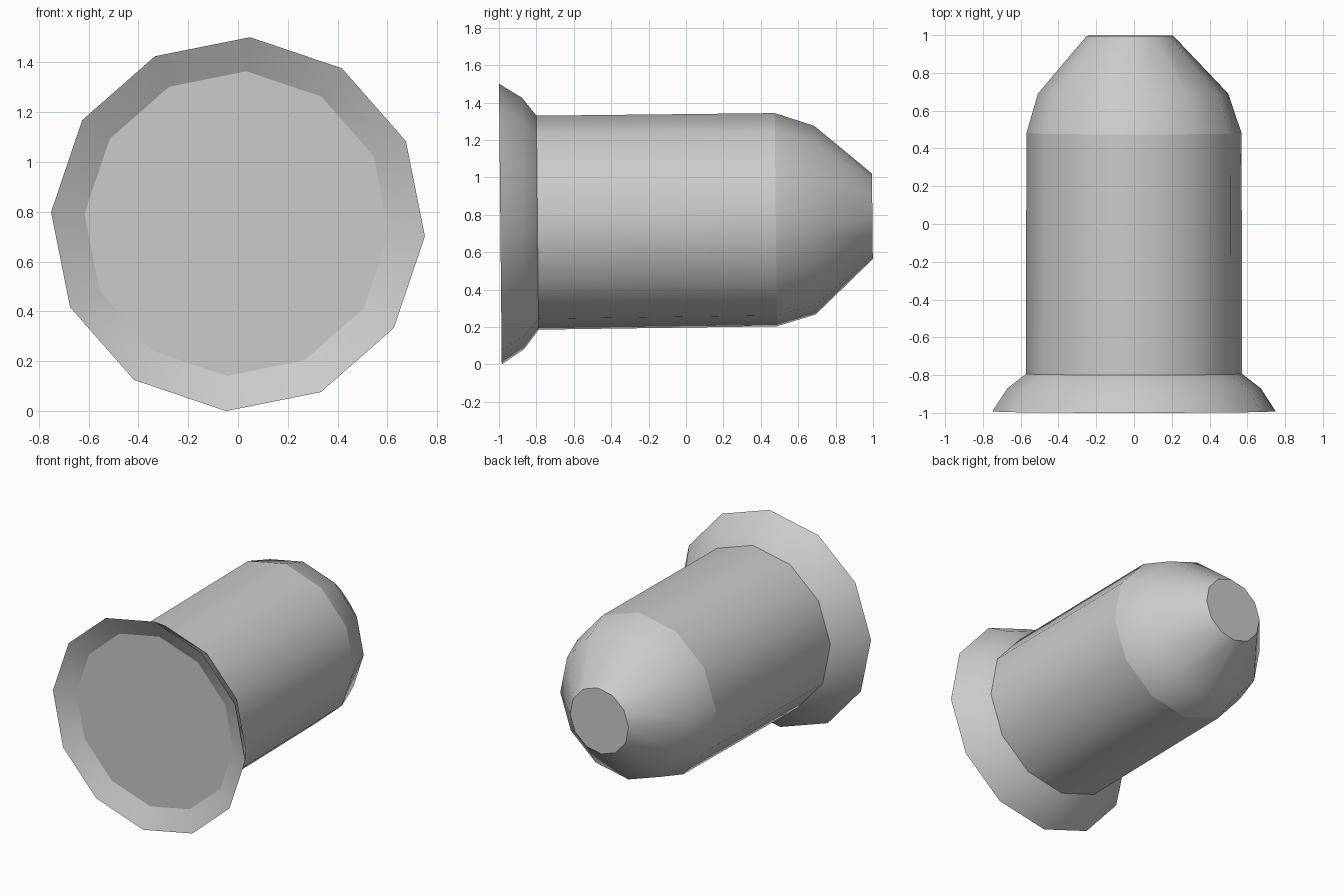
import bpy, bmesh
from math import sin, cos, radians

if "Cube" in bpy.data.objects:
    bpy.data.objects.remove(bpy.data.objects["Cube"])

SIDES, PHASE, TILT = 12, radians(3.7), 0.01


def turned_part(name, rings, cap=None):
    """Sweep 12-sided rings (y, radius, centre x, centre z) along the axis."""
    bm = bmesh.new()
    loops = []
    for y, r, cx, cz in rings:
        loop = []
        for k in range(SIDES):
            a = PHASE + k * radians(360 / SIDES)
            loop.append(bm.verts.new((cx + r * sin(a), y - TILT * r * cos(a), cz + r * cos(a))))
        loops.append(loop)
    for p, q in zip(loops, loops[1:]):
        for k in range(SIDES):
            n = (k + 1) % SIDES
            bm.faces.new((p[k], p[n], q[n], q[k])).smooth = True
    if cap == "front":
        bm.faces.new(loops[0][::-1])
    elif cap == "back":
        bm.faces.new(loops[-1])
    mesh = bpy.data.meshes.new(name)
    bm.to_mesh(mesh)
    bm.free()
    obj = bpy.data.objects.new(name, mesh)
    bpy.context.collection.objects.link(obj)
    return obj


# Shared joints between the parts
dish = (-0.922, 0.613, -0.005, 0.7525)
lip = (-0.9925, 0.752, 0, 0.7505)
neck = (-0.794, 0.573, 0, 0.758)
shoulder = (0.48, 0.571, 0, 0.774)
tip = (0.9965, 0.229, -0.021, 0.792)

# Recessed flat base and the sloped ring around it
turned_part("base_disc", [dish], "front")
turned_part("base_recess", [dish, lip])
# Flared rim
turned_part("flared_rim", [lip, (-0.87, 0.672, 0, 0.755), neck])
# Straight cylindrical body
turned_part("body", [neck, shoulder])
# Rounded nose and its flat end
turned_part("nose", [shoulder, (0.69, 0.505, -0.005, 0.772), tip])
turned_part("nose_cap", [tip], "back")
